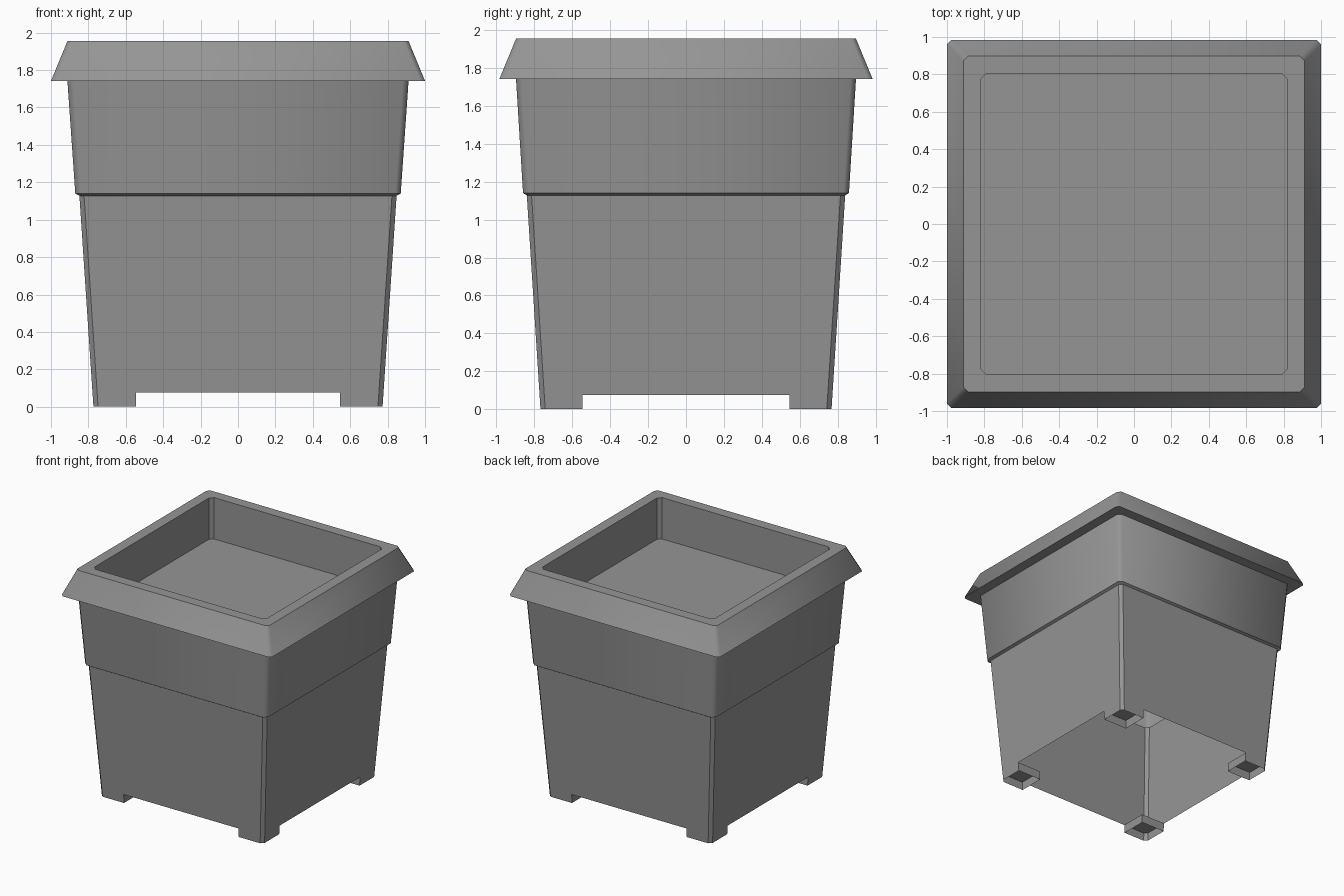
import bpy, bmesh, math

if "Cube" in bpy.data.objects:
    bpy.data.objects.remove(bpy.data.objects["Cube"])

# Dark grey plastic shared by every part
grey = bpy.data.materials.new("dark_grey")
grey.diffuse_color = (0.3, 0.3, 0.3, 1)
grey.use_nodes = True
grey.node_tree.nodes["Principled BSDF"].inputs["Base Color"].default_value = grey.diffuse_color


def octagon(hx, hy, c, z):
    """Rectangle with clipped corners at height z."""
    quarter = [(hx, hy - c), (hx - c, hy)]
    pts = quarter + [(-x, y) for x, y in reversed(quarter)]
    pts += [(-x, -y) for x, y in pts]
    return [(x, y, z) for x, y in pts]


def loft(name, rings, cap_end=False, smooth=None):
    """Skin a stack of rings with equal point counts."""
    bm = bmesh.new()
    loops = [[bm.verts.new(p) for p in ring] for ring in rings]
    for a, b in zip(loops, loops[1:]):
        n = len(a)
        for i in range(n):
            j = (i + 1) % n
            bm.faces.new((a[i], a[j], b[j], b[i]))
    if cap_end:
        bm.faces.new(loops[-1])
    bmesh.ops.recalc_face_normals(bm, faces=bm.faces)
    mesh = bpy.data.meshes.new(name)
    bm.to_mesh(mesh)
    bm.free()
    mesh.materials.append(grey)
    obj = bpy.data.objects.new(name, mesh)
    bpy.context.collection.objects.link(obj)
    if smooth:
        bpy.ops.object.select_all(action='DESELECT')
        obj.select_set(True)
        bpy.context.view_layer.objects.active = obj
        bpy.ops.object.shade_smooth_by_angle(angle=math.radians(smooth))
    return obj


STEP, FOOT, CLIP = 1.128, 0.075, 0.025


def lower_size(z):
    """Half width and half depth of the tapered lower body."""
    t = z / STEP
    return 0.773 + 0.075 * t, 0.768 + 0.072 * t


# Lower body: single tapered wall, open underneath
loft("lower_body", [octagon(*lower_size(z), CLIP, z) for z in (FOOT, STEP)])


# Feet: one hollow corner block, open underneath, mirrored to all corners
def foot_ring(z):
    x, y = lower_size(z)
    return [(0.545, 0.545, z), (x, 0.545, z), (x, y - CLIP, z),
            (x - CLIP, y, z), (0.545, y, z)]


feet = loft("feet", [foot_ring(0), foot_ring(FOOT)], cap_end=True)
mirror = feet.modifiers.new("four_corners", 'MIRROR')
mirror.use_axis = (True, True, False)

# Upper band: hollow, with a small sloped step at its foot
loft("upper_band", [
    octagon(0.848, 0.84, 0.025, STEP),
    octagon(0.87, 0.86, 0.03, 1.14),
    octagon(0.912, 0.897, 0.03, 1.742),
], smooth=50)

# Flared rim with a flat underside and top
loft("rim", [
    octagon(0.91, 0.895, 0.03, 1.742),
    octagon(1.0, 0.985, 0.025, 1.742),
    octagon(0.912, 0.897, 0.025, 1.955),
    octagon(0.82, 0.805, 0.03, 1.955),
], smooth=50)

# Basin: straight flat-shaded walls and floor
loft("basin", [
    octagon(0.82, 0.805, 0.03, 1.955),
    octagon(0.82, 0.805, 0.03, 1.60),
], cap_end=True, smooth=30)
